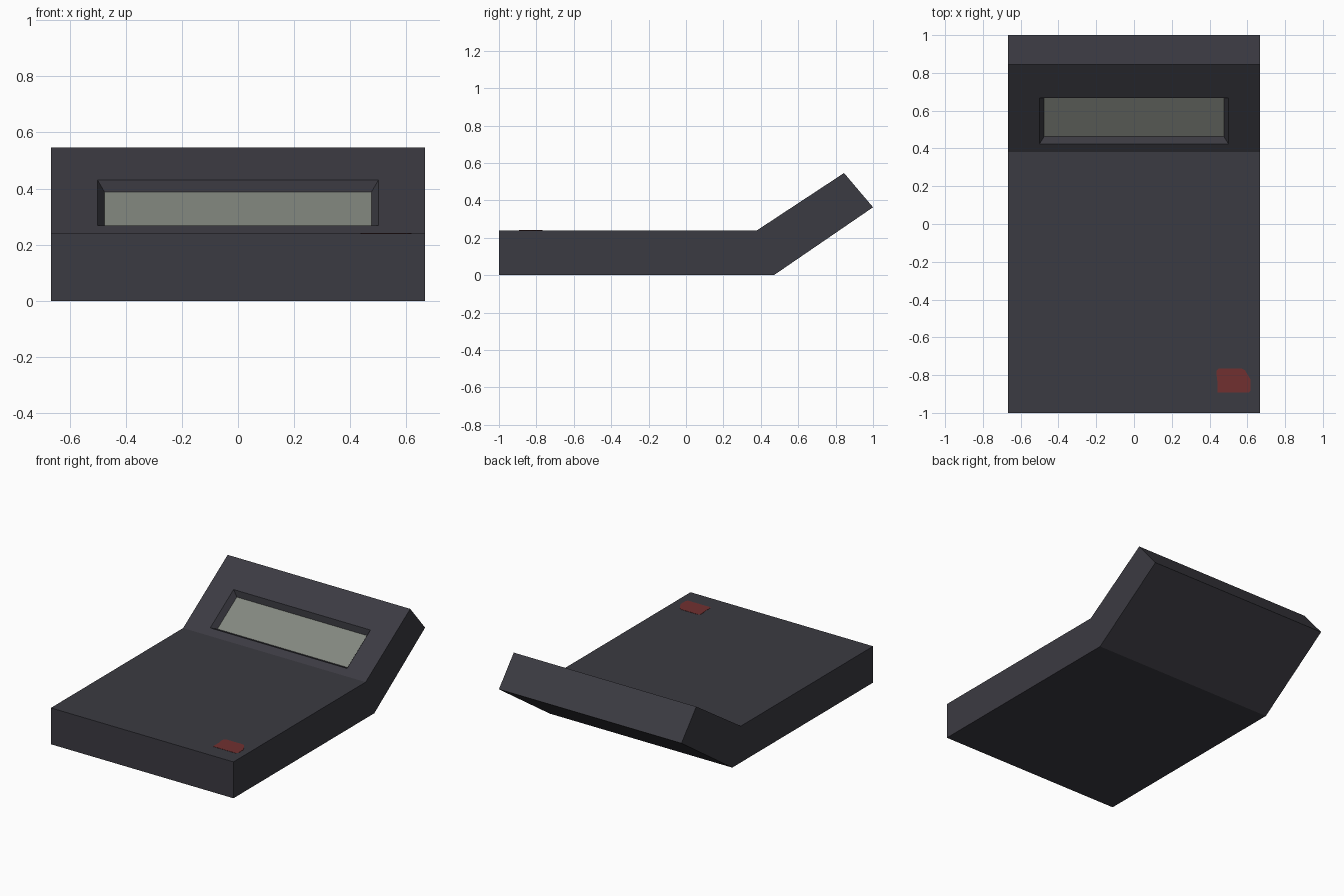
import bpy, bmesh
from mathutils import Vector

if "Cube" in bpy.data.objects:
    bpy.data.objects.remove(bpy.data.objects["Cube"])

HALF_W = 0.667


def material(name, rgb):
    m = bpy.data.materials.new(name)
    m.diffuse_color = (*rgb, 1.0)
    m.use_nodes = True
    m.node_tree.nodes["Principled BSDF"].inputs["Base Color"].default_value = m.diffuse_color
    return m


def prism(bm, points, offset):
    """Close a flat outline of 3D points and extrude it by offset."""
    face = bm.faces.new([bm.verts.new(p) for p in points])
    ext = bmesh.ops.extrude_face_region(bm, geom=[face], use_keep_orig=True)
    verts = [g for g in ext["geom"] if isinstance(g, bmesh.types.BMVert)]
    bmesh.ops.translate(bm, verts=verts, vec=offset)
    bmesh.ops.recalc_face_normals(bm, faces=bm.faces)
    bm.normal_update()


def finish(bm, name, mats):
    mesh = bpy.data.meshes.new(name)
    bm.to_mesh(mesh)
    bm.free()
    for m in mats:
        mesh.materials.append(m)
    ob = bpy.data.objects.new(name, mesh)
    bpy.context.collection.objects.link(ob)
    return ob


charcoal = material("charcoal", (0.044, 0.043, 0.054))
screen_grey = material("screen grey", (0.225, 0.242, 0.212))
dark_red = material("dark red", (0.165, 0.030, 0.030))

# Bent casing from its side profile (y, z)
profile = [(-1, 0), (0.47, 0), (1, 0.363), (0.845, 0.546), (0.38, 0.24), (-1, 0.24)]
bm = bmesh.new()
prism(bm, [(-HALF_W, y, z) for y, z in profile], Vector((2 * HALF_W, 0, 0)))

# Recessed screen in the raised face
panel = next(f for f in bm.faces if f.normal.y < -0.3 and f.normal.z > 0.3)
mid = panel.calc_center_median()
slope = (0.546 - 0.24) / (0.845 - 0.38)
bmesh.ops.inset_individual(bm, faces=[panel], thickness=0.05)
for v in panel.verts:
    y = 0.668 if v.co.y > mid.y else 0.424
    v.co = (0.5 if v.co.x > 0 else -0.5, y, 0.24 + (y - 0.38) * slope)
bm.normal_update()
bmesh.ops.inset_individual(bm, faces=[panel], thickness=0.035, depth=-0.035)
panel.material_index = 1
finish(bm, "casing_with_screen", [charcoal, screen_grey])

# Thin red mark on the front corner of the deck
outline = [(0.442, -0.892), (0.608, -0.892), (0.618, -0.88), (0.618, -0.825),
           (0.588, -0.775), (0.57, -0.766), (0.447, -0.766), (0.437, -0.776),
           (0.437, -0.8), (0.441, -0.83)]
bm = bmesh.new()
prism(bm, [(x, y, 0.2395) for x, y in outline], Vector((0, 0, 0.002)))
finish(bm, "red_mark", [dark_red])
